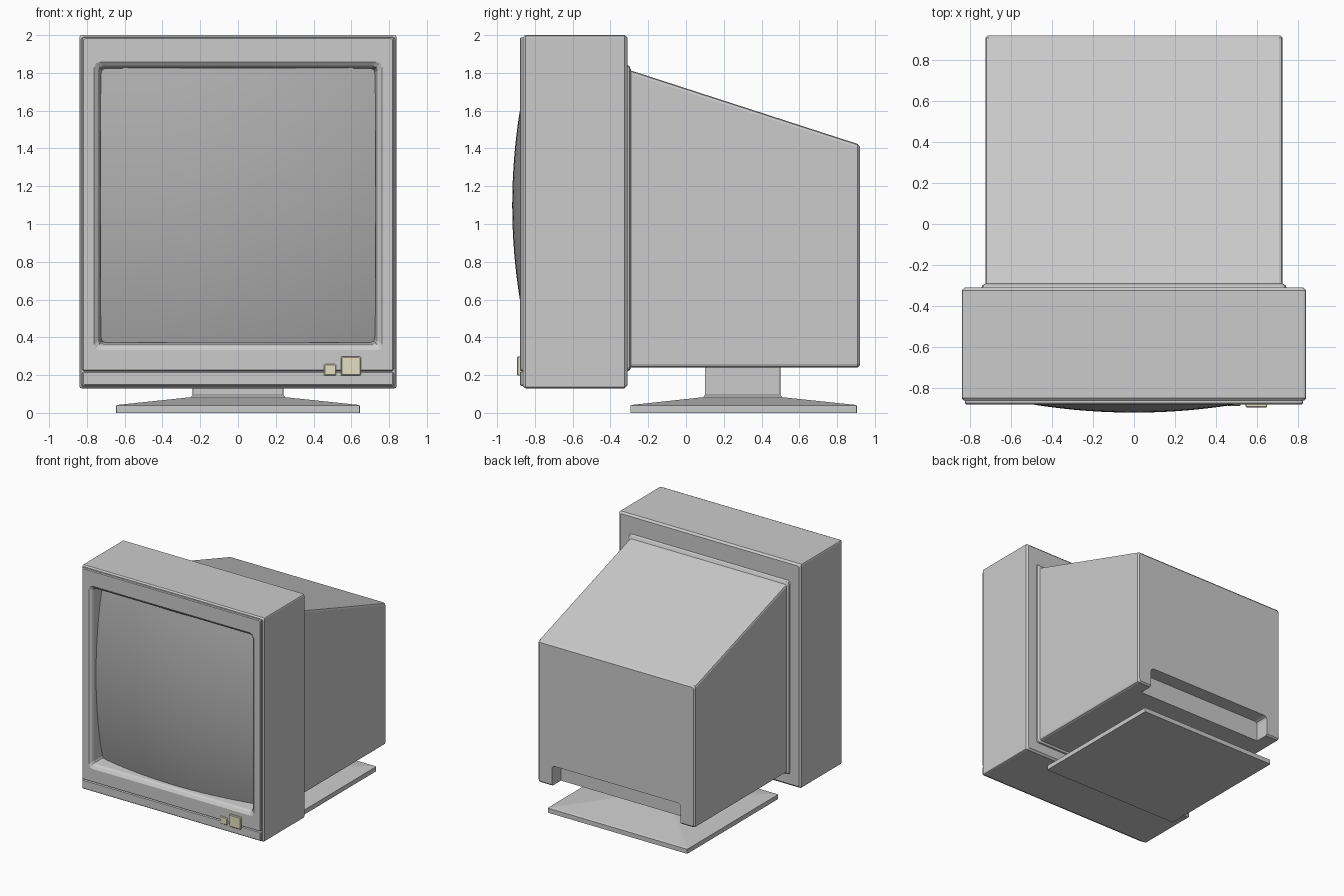
import bpy, bmesh, math

if "Cube" in bpy.data.objects:
    bpy.data.objects.remove(bpy.data.objects["Cube"])


def finish(name, bm, mat=None, smooth=False):
    bmesh.ops.recalc_face_normals(bm, faces=bm.faces)
    me = bpy.data.meshes.new(name)
    bm.to_mesh(me)
    bm.free()
    ob = bpy.data.objects.new(name, me)
    bpy.context.collection.objects.link(ob)
    if mat:
        me.materials.append(mat)
    if smooth:
        bpy.ops.object.select_all(action='DESELECT')
        ob.select_set(True)
        bpy.context.view_layer.objects.active = ob
        bpy.ops.object.shade_smooth_by_angle(angle=math.radians(30))
    return ob


def rounded_rect(u0, u1, v0, v1, r, seg=2):
    pts = []
    corners = [(u1 - r, v1 - r), (u0 + r, v1 - r), (u0 + r, v0 + r), (u1 - r, v0 + r)]
    for i, (u, v) in enumerate(corners):
        for k in range(seg + 1):
            a = math.pi / 2 * (i + k / seg)
            pts.append((u + r * math.cos(a), v + r * math.sin(a)))
    return pts


def loft(name, rings, axis='Y', cap_start=True, cap_end=True, mat=None):
    """Each ring: (u0, u1, v0, v1, position along axis, corner radius)."""
    bm = bmesh.new()
    loops = []
    for u0, u1, v0, v1, w, r in rings:
        loops.append([bm.verts.new((u, w, v) if axis == 'Y' else (u, v, w))
                      for u, v in rounded_rect(u0, u1, v0, v1, r)])
    n = len(loops[0])
    for a, b in zip(loops, loops[1:]):
        for i in range(n):
            j = (i + 1) % n
            bm.faces.new((a[i], a[j], b[j], b[i]))
    if cap_start:
        bm.faces.new(loops[0])
    if cap_end:
        bm.faces.new(loops[-1])
    return finish(name, bm, mat)


def sym(hw, z0, z1, y, r):
    return (-hw, hw, z0, z1, y, r)


def material(name, rgb):
    m = bpy.data.materials.new(name)
    m.diffuse_color = (*rgb, 1)
    m.use_nodes = True
    m.node_tree.nodes["Principled BSDF"].inputs["Base Color"].default_value = m.diffuse_color
    return m


cream = material("cream", (0.78, 0.74, 0.55))
dark = material("dark_glass", (0.42, 0.42, 0.42))

# Deep box around the tube, open behind the front frame
loft("front_shell", [
    sym(0.825, 0.145, 1.985, -0.31, 0.01),
    sym(0.84, 0.13, 2.0, -0.325, 0.012),
    sym(0.84, 0.13, 2.0, -0.85, 0.012),
    sym(0.83, 0.14, 1.99, -0.862, 0.012),
    sym(0.78, 0.30, 1.88, -0.862, 0.012)], cap_end=False)

# Front frame with stepped opening and recess
loft("screen_frame", [
    sym(0.825, 0.223, 1.987, -0.855, 0.01),
    sym(0.825, 0.223, 1.987, -0.874, 0.01),
    sym(0.819, 0.226, 1.981, -0.88, 0.01),
    sym(0.762, 0.332, 1.858, -0.88, 0.03),
    sym(0.742, 0.355, 1.838, -0.865, 0.025),
    sym(0.735, 0.365, 1.83, -0.85, 0.02),
    sym(0.722, 0.375, 1.822, -0.74, 0.02)], cap_start=False)

# Strip under the seam
loft("lower_strip", [
    sym(0.825, 0.143, 0.218, -0.855, 0.01),
    sym(0.825, 0.143, 0.218, -0.874, 0.01),
    sym(0.819, 0.149, 0.215, -0.88, 0.01)])

# Bulging glass: a grid pushed into a shallow dome
bm = bmesh.new()
bmesh.ops.create_grid(bm, x_segments=28, y_segments=28, size=1)
for v in bm.verts:
    x, z = v.co.x * 0.727, v.co.y * 0.727
    v.co = (x, -0.92 + (x * x + z * z) / 6.2, 1.1 + z)
finish("screen_glass", bm, dark, smooth=True)

# Rear housing with sloping top and small flare at the front
housing = loft("rear_housing", [
    sym(0.745, 0.22, 1.845, -0.315, 0.02),
    sym(0.74, 0.225, 1.835, -0.30, 0.02),
    sym(0.725, 0.24, 1.812, -0.29, 0.018),
    sym(0.725, 0.24, 1.424, 0.908, 0.018),
    sym(0.713, 0.252, 1.41, 0.92, 0.012)])

# Connector notch in the lower rear edge
cutter = loft("notch_cutter", [
    sym(0.595, 0.0, 0.41, 0.80, 0.025),
    sym(0.595, 0.0, 0.41, 1.10, 0.025)])
mod = housing.modifiers.new("notch", 'BOOLEAN')
mod.operation = 'DIFFERENCE'
mod.solver = 'EXACT'
mod.object = cutter
cutter.hide_render = True
bpy.context.view_layer.objects.active = housing
bpy.ops.object.modifier_apply(modifier=mod.name)
bpy.data.objects.remove(cutter)

# Foot plate sloping up to the neck
loft("stand", [
    (-0.645, 0.645, -0.295, 0.905, 0.0, 0.005),
    (-0.645, 0.645, -0.295, 0.905, 0.038, 0.005),
    (-0.63, 0.63, -0.28, 0.89, 0.043, 0.005),
    (-0.25, 0.25, 0.09, 0.51, 0.083, 0.005),
    (-0.24, 0.24, 0.10, 0.50, 0.095, 0.005),
    (-0.24, 0.24, 0.10, 0.50, 0.25, 0.005)], axis='Z')

# Front buttons
for name, x0, x1, z0, z1, y in (("small_button", 0.455, 0.52, 0.197, 0.258, -0.888),
                                ("power_button", 0.545, 0.65, 0.197, 0.298, -0.895)):
    b = 0.005
    loft(name, [(x0, x1, z0, z1, -0.86, 0.006),
                (x0, x1, z0, z1, y + b, 0.006),
                (x0 + b, x1 - b, z0 + b, z1 - b, y, 0.006)], mat=cream)
